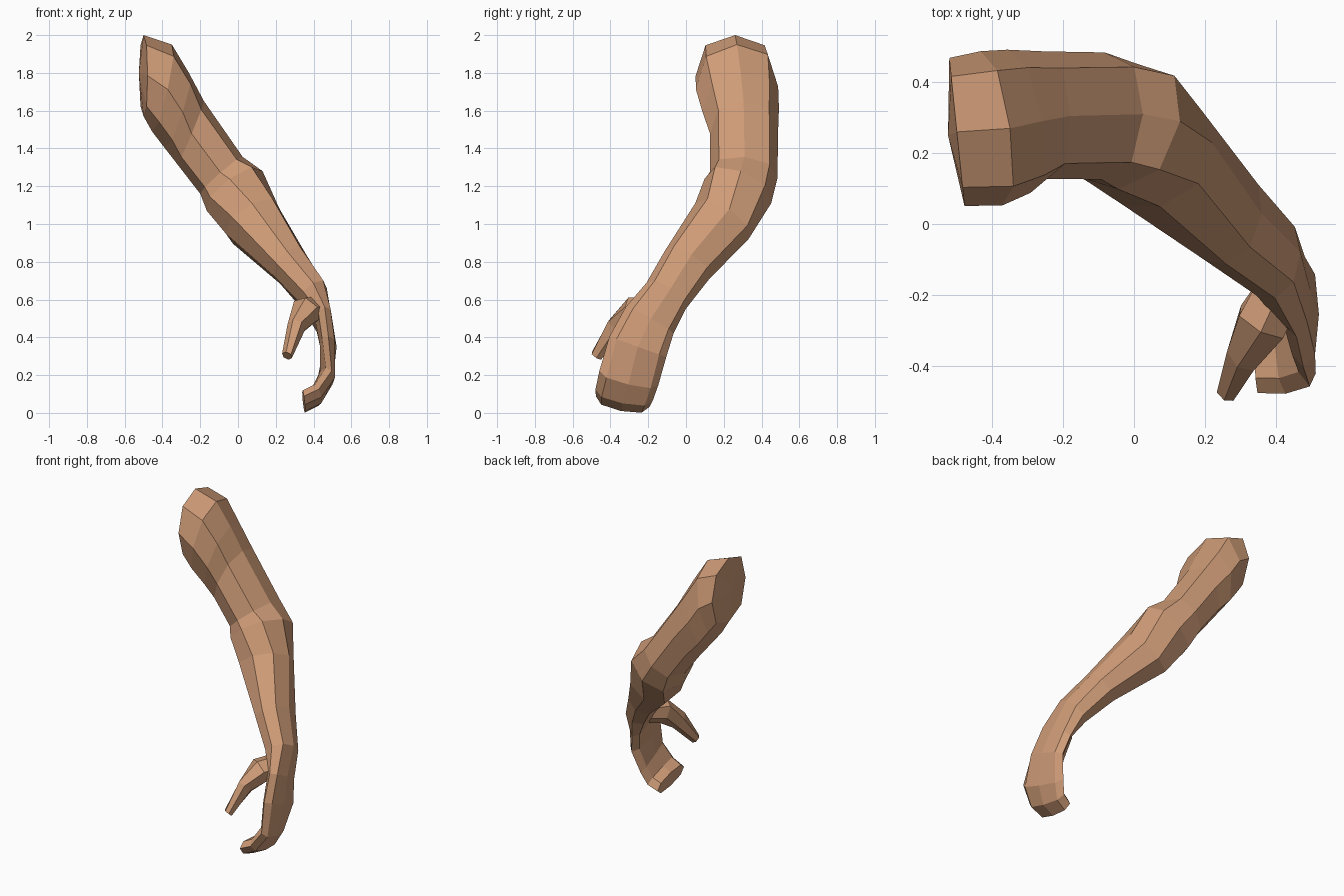
import bpy, bmesh, math
from mathutils import Vector

if "Cube" in bpy.data.objects:
    bpy.data.objects.remove(bpy.data.objects["Cube"])

skin = bpy.data.materials.new("tan skin")
skin.diffuse_color = (0.62, 0.33, 0.185, 1)
skin.use_nodes = True
skin.node_tree.nodes["Principled BSDF"].inputs["Base Color"].default_value = skin.diffuse_color


def loft(name, rings, sides, square=1.0, start_tip=None):
    """Each ring: outer ridge point, inner ridge point, half width."""
    bm = bmesh.new()
    mids = [(Vector(r[0:3]) + Vector(r[3:6])) / 2 for r in rings]
    loops = []
    for i, r in enumerate(rings):
        c = mids[i]
        v = (Vector(r[0:3]) - Vector(r[3:6])) / 2
        t = mids[min(i + 1, len(mids) - 1)] - mids[max(i - 1, 0)]
        u = v.cross(t).normalized() * r[6]
        loop = []
        for k in range(sides):
            a = 2 * math.pi * k / sides
            s = square if k % 2 else 1.0
            loop.append(bm.verts.new(c + s * (v * math.cos(a) + u * math.sin(a))))
        loops.append(loop)
    for p, q in zip(loops, loops[1:]):
        for k in range(sides):
            n = (k + 1) % sides
            bm.faces.new((p[k], p[n], q[n], q[k]))
    bm.faces.new(loops[-1])
    # starting cap: flat, or a shallow fan
    if start_tip:
        tip = bm.verts.new(start_tip)
        for k in range(sides):
            bm.faces.new((tip, loops[0][k], loops[0][(k + 1) % sides]))
    else:
        bm.faces.new(loops[0])
    bmesh.ops.recalc_face_normals(bm, faces=bm.faces)
    me = bpy.data.meshes.new(name)
    bm.to_mesh(me)
    bm.free()
    me.materials.append(skin)
    ob = bpy.data.objects.new(name, me)
    bpy.context.collection.objects.link(ob)
    return ob


# upper arm, forearm and curled mitten hand in one skin
loft("arm_and_hand", [
    (-.50, .26, 2.00, -.50, .26, 1.57, .21),      # shoulder end
    (-.35, .27, 1.95, -.455, .27, 1.49, .22),
    (-.26, .29, 1.80, -.39, .29, 1.405, .205),
    (-.18, .305, 1.65, -.32, .31, 1.315, .18),
    (.025, .31, 1.355, -.20, .30, 1.16, .18),     # elbow
    (.13, .29, 1.28, -.165, .26, 1.07, .19),
    (.22, .23, 1.08, -.065, .15, .95, .17),       # forearm
    (.36, .03, .84, .19, -.02, .725, .14),
    (.47, -.08, .66, .33, -.13, .58, .125),       # wrist
    (.497, -.185, .50, .41, -.20, .48, .145),     # palm
    (.522, -.255, .35, .435, -.255, .35, .16),
    (.50, -.305, .15, .435, -.30, .22, .163),     # finger curl
    (.44, -.335, .05, .395, -.32, .14, .155),
    (.355, -.345, .01, .34, -.325, .11, .145),
], 8, 1.06, (-.525, .25, 1.80))

# thumb, rooted in the palm
loft("thumb", [
    (.47, -.21, .50, .36, -.15, .60, .06),
    (.42, -.29, .49, .30, -.26, .59, .075),
    (.355, -.375, .44, .265, -.36, .47, .06),
    (.285, -.475, .29, .235, -.475, .315, .032),
], 6, 1.05)
